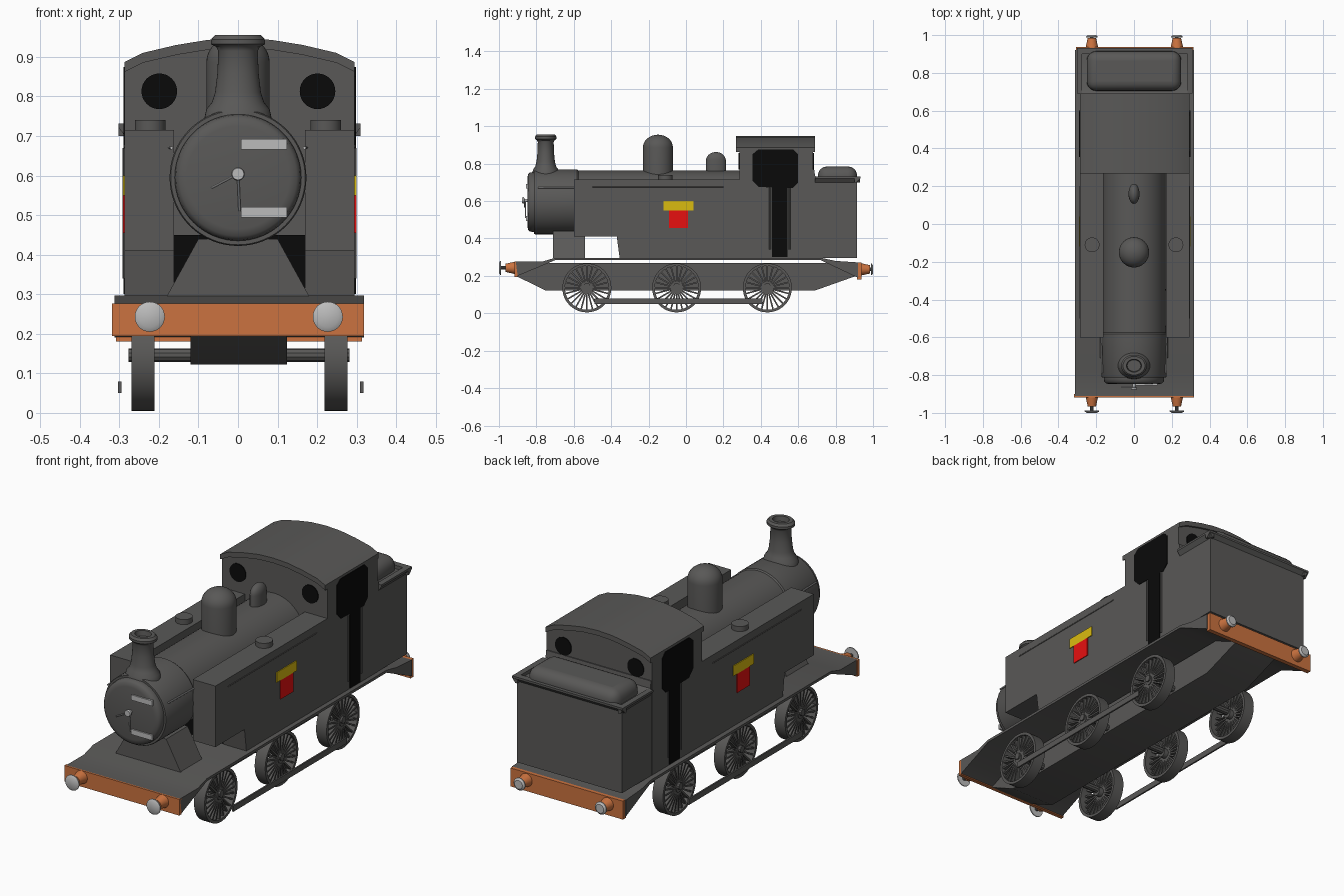
import bpy, bmesh, math
from mathutils import Matrix, Vector

cube = bpy.data.objects.get("Cube")
if cube:
    bpy.data.objects.remove(cube, do_unlink=True)


def material(name, rgb):
    m = bpy.data.materials.new(name)
    m.use_nodes = True
    m.diffuse_color = (*rgb, 1)
    m.node_tree.nodes["Principled BSDF"].inputs["Base Color"].default_value = (*rgb, 1)
    return m


GREY = material("dark grey", (0.1, 0.098, 0.095))
BLACK = material("black", (0.003, 0.003, 0.003))
ORANGE = material("orange", (0.60, 0.17, 0.05))
SILVER = material("silver", (0.5, 0.5, 0.5))
RED = material("red", (0.8, 0.005, 0.005))
YELLOW = material("yellow", (0.7, 0.5, 0.005))
parts = []
MID = 0.004  # centre line of the bodywork
SIDES = ((-1, "right"), (1, "left"))
TURN = {"z": Matrix(), "y": Matrix.Rotation(-math.pi / 2, 4, "X"), "x": Matrix.Rotation(math.pi / 2, 4, "Y")}


def finish(name, bm, mat, loc=(0, 0, 0)):
    bmesh.ops.recalc_face_normals(bm, faces=bm.faces)
    me = bpy.data.meshes.new(name)
    bm.to_mesh(me)
    bm.free()
    me.materials.append(mat)
    ob = bpy.data.objects.new(name, me)
    ob.location = loc
    bpy.context.collection.objects.link(ob)
    parts.append(ob)
    return ob


def bevel(ob, width, segments=3):
    mod = ob.modifiers.new("rounding", "BEVEL")
    mod.width, mod.segments = width, segments


def prism(name, pts, axis, a, b, mat=GREY):
    """Extrude a profile along x (points are y, z) or along y (points are x, z)."""
    bm = bmesh.new()
    place = (lambda p, t: (t, *p)) if axis == "x" else (lambda p, t: (p[0], t, p[1]))
    face = bm.faces.new([bm.verts.new(place(p, a)) for p in pts])
    new = bmesh.ops.extrude_face_region(bm, geom=[face])["geom"]
    step = (b - a, 0, 0) if axis == "x" else (0, b - a, 0)
    bmesh.ops.translate(bm, verts=[v for v in new if isinstance(v, bmesh.types.BMVert)], vec=step)
    return finish(name, bm, mat)


def box(name, x, y, z, mat=GREY):
    return prism(name, [(y[0], z[0]), (y[1], z[0]), (y[1], z[1]), (y[0], z[1])], "x", *x, mat)


def lathe(name, profile, loc, axis="z", mat=GREY, scale=(1, 1), n=40, closed=False):
    """Spin (radius, height) points around an axis."""
    bm = bmesh.new()
    rings = [[bm.verts.new(TURN[axis] @ Vector((r * scale[0] * math.cos(k * math.tau / n),
                                               r * scale[1] * math.sin(k * math.tau / n), h)))
              for k in range(n)] for r, h in profile]
    pairs = list(zip(rings, rings[1:]))
    if closed:
        pairs.append((rings[-1], rings[0]))
    else:
        bm.faces.new(rings[0])
        bm.faces.new(rings[-1])
    for lo, hi in pairs:
        for k in range(n):
            j = (k + 1) % n
            bm.faces.new((lo[k], lo[j], hi[j], hi[k]))
    return finish(name, bm, mat, loc)


def disc(name, loc, axis, r, depth, mat=GREY, n=32):
    return lathe(name, [(r, -depth / 2), (r, depth / 2)], loc, axis, mat, n=n)


def rod(name, a, b, r, mat=SILVER):
    bm = bmesh.new()
    a, b = Vector(a), Vector(b)
    turn = (b - a).to_track_quat("Z", "Y").to_matrix().to_4x4()
    bmesh.ops.create_cone(bm, cap_ends=True, segments=10, radius1=r, radius2=r, depth=(b - a).length,
                          matrix=Matrix.Translation((a + b) / 2) @ turn)
    return finish(name, bm, mat)


def capsule(name, y, r, base, top, scale=(1, 1)):
    cap = min(r * 0.85, top - base)
    arc = [(max(r * math.cos(t * math.pi / 16), 0.001), top - cap + cap * math.sin(t * math.pi / 16))
           for t in range(9)]
    lathe(name, [(r, base)] + arc, (0, y, 0), scale=scale)


# Chassis
prism("frame", [(-.91, .2), (-.75, .122), (.69, .122), (.91, .2), (.91, .27), (-.91, .27)], "x", -.12, .124)
prism("running_board", [(-.9, .2), (-.91, .276), (-.77, .276), (-.70, .297), (.72, .297), (.8, .28), (.92, .272),
                        (.92, .19), (.72, .284), (-.7, .284)], "x", -.312, .318)
box("front_buffer_beam", (-.318, .318), (-.918, -.9), (.195, .276), ORANGE)
box("rear_buffer_beam", (-.308, .314), (.915, .938), (.18, .272), ORANGE)

# Buffers
for s, side in SIDES:
    for d, end, face, z, r in ((-1, "front", .915, .243, .038), (1, "rear", .935, .235, .031)):
        x = s * .225 + .002
        lathe(f"{end}_{side}_buffer_housing", [(.033, 0), (.022, d * .05)], (x, d * face, z), "y", ORANGE)
        rod(f"{end}_{side}_buffer_shaft", (x, d * .95, z), (x, d * .992, z), .01, GREY)
        lathe(f"{end}_{side}_buffer_head", [(r, 0), (r, d * .005), (r * .7, d * .012)],
              (x, d * .988, z), "y", SILVER)


# Wheels with thin spokes
def wheel(name, x, y, out):
    lathe(name + "_rim", [(.131, -.029), (.131, .029), (.117, .029), (.117, -.029)],
          (x, y, .136), "x", n=48, closed=True)
    disc(name + "_hub", (x, y, .136), "x", .022, .054)
    bm = bmesh.new()
    for k in range(24):
        m = Matrix.Rotation(k * math.tau / 24, 4, "X") @ Matrix.Translation((0, 0, .069))
        bmesh.ops.create_cube(bm, size=1, matrix=m @ Matrix.Diagonal((.026, .008, .102, 1)))
    finish(name + "_spokes", bm, GREY, (x + out * .01, y, .136))


for y, place in ((-.53, "front"), (-.05, "middle"), (.435, "rear")):
    rod(place + "_axle", (-.277, y, .146), (.282, y, .146), .017, GREY)
    for s, side in SIDES:
        wheel(f"{place}_{side}_wheel", s * .244 + MID, y, s)
for s, side in SIDES:
    x = s * .306 + MID + .003
    box(side + "_coupling_rod", (x - .004, x + .004), (-.49, .41), (.05, .079))

# Boiler, smokebox and door
lathe("boiler", [(.168, -.58), (.168, .3)], (0, 0, .595), "y", n=64)
lathe("smokebox", [(.155, -.812), (.17, -.812), (.173, -.805), (.173, -.582), (.168, -.575)],
      (0, 0, .595), "y", n=64)
lathe("smokebox_door", [(.13, -.848), (.148, -.844), (.157, -.835), (.16, -.82), (.16, -.8)],
      (0, 0, .595), "y", n=64)
prism("smokebox_saddle", [(-.18, .295), (.18, .295), (.1, .44), (-.1, .44)], "y", -.71, -.54)
box("firebox_front", (-.166, .17), (-.352, -.345), (.297, .45), BLACK)
for z in (.507, .679):
    box("door_hinge", (.008, .124), (-.855, -.845), (z - .013, z + .013), SILVER)
lathe("door_knob", [(.008, 0), (.008, -.018), (.017, -.02), (.015, -.03)], (0, -.846, .604), "y", SILVER, n=20)
rod("door_lever", (0, -.864, .604), (-.068, -.864, .568), .003)
rod("door_lever_lower", (0, -.858, .604), (.004, -.858, .51), .003)

# Boiler fittings
lathe("chimney", [(.085, .745), (.08, .768), (.066, .785), (.058, .81), (.052, .86), (.05, .915), (.055, .925),
                  (.068, .932), (.068, .944), (.058, .955), (.04, .955), (.036, .93)],
      (0, -.75, 0), scale=(1, .85))
capsule("steam_dome", -.15, .08, .72, .955)
capsule("safety_valve", .16, .053, .74, .862, (.55, 1))

# Side tanks
for s, side in SIDES:
    inner, outer = s * .166 + MID, s * .291 + MID
    prism(side + "_tank", [(-.6, .715), (.3, .715), (.3, .297), (-.355, .297), (-.37, .41), (-.6, .41)],
          "x", inner, outer)
    disc(side + "_tank_filler", (s * .222, -.11, .725), "z", .039, .03)
    rod(side + "_handrail", (s * .168, -.79, .67), (s * .173, -.6, .67), .004)
    rod(side + "_tank_rail", (outer, -.5, .675), (outer, .2, .675), .0025, GREY)
    skin = sorted((outer - s * .001, outer + s * .004))
    box(side + "_emblem_bar", skin, (-.12, .04), (.55, .6), YELLOW)
    box(side + "_emblem_shield", skin, (-.09, .01), (.455, .55), RED)

# Cab with arched roof
arch = [(.291, .887), (.245, .91), (.16, .93), (.08, .943), (0, .947)]
arch = arch + [(-x, z) for x, z in arch[-2::-1]]
arch = [(x + MID, z) for x, z in arch]
prism("cab", [(MID - .291, .297), (MID + .291, .297)] + [(x, z - .004) for x, z in arch], "y", .285, .68)
prism("roof", arch + [(x, z - .025) for x, z in reversed(arch)], "y", .268, .69)
for s, side in SIDES:
    for y, end in ((.285, "front"), (.68, "rear")):
        disc(f"{end}_{side}_window", (s * .2 + .001, y, .813), "y", .045, .008, BLACK)
    wall = s * .291 + MID
    skin = sorted((wall - s * .001, wall + s * .003))
    prism(side + "_cab_opening", [(.355, .71), (.39, .675), (.57, .67), (.6, .7), (.6, .85), (.575, .875),
                                  (.385, .875), (.355, .85)], "x", *skin, BLACK)
    box(side + "_doorway", skin, (.46, .543), (.3, .69), BLACK)
    for y in (.45, .553):
        rod(side + "_door_rail", (wall, y, .34), (wall, y, .67), .005, GREY)

# Bunker with flared lip and load
prism("bunker", [(.67, .297), (.915, .297), (.915, .715), (.72, .715), (.69, .735), (.685, .77), (.67, .77)],
      "x", MID - .29, MID + .29)
for s, side in SIDES:
    x = s * .29 + MID
    prism(side + "_bunker_lip", [(x, .7), (x + s * .016, .722), (x + s * .016, .732), (x - s * .012, .732),
                                 (x - s * .012, .7)], "y", .69, .93)
prism("rear_bunker_lip", [(.912, .7), (.932, .722), (.932, .732), (.9, .732), (.9, .7)], "x", -.302, .31)
bevel(box("bunker_load", (-.25, .25), (.705, .915), (.66, .785)), .05, 5)

# Shading
bpy.ops.object.select_all(action="DESELECT")
for ob in parts:
    ob.select_set(True)
bpy.context.view_layer.objects.active = parts[0]
bpy.ops.object.shade_smooth_by_angle(angle=math.radians(35))
